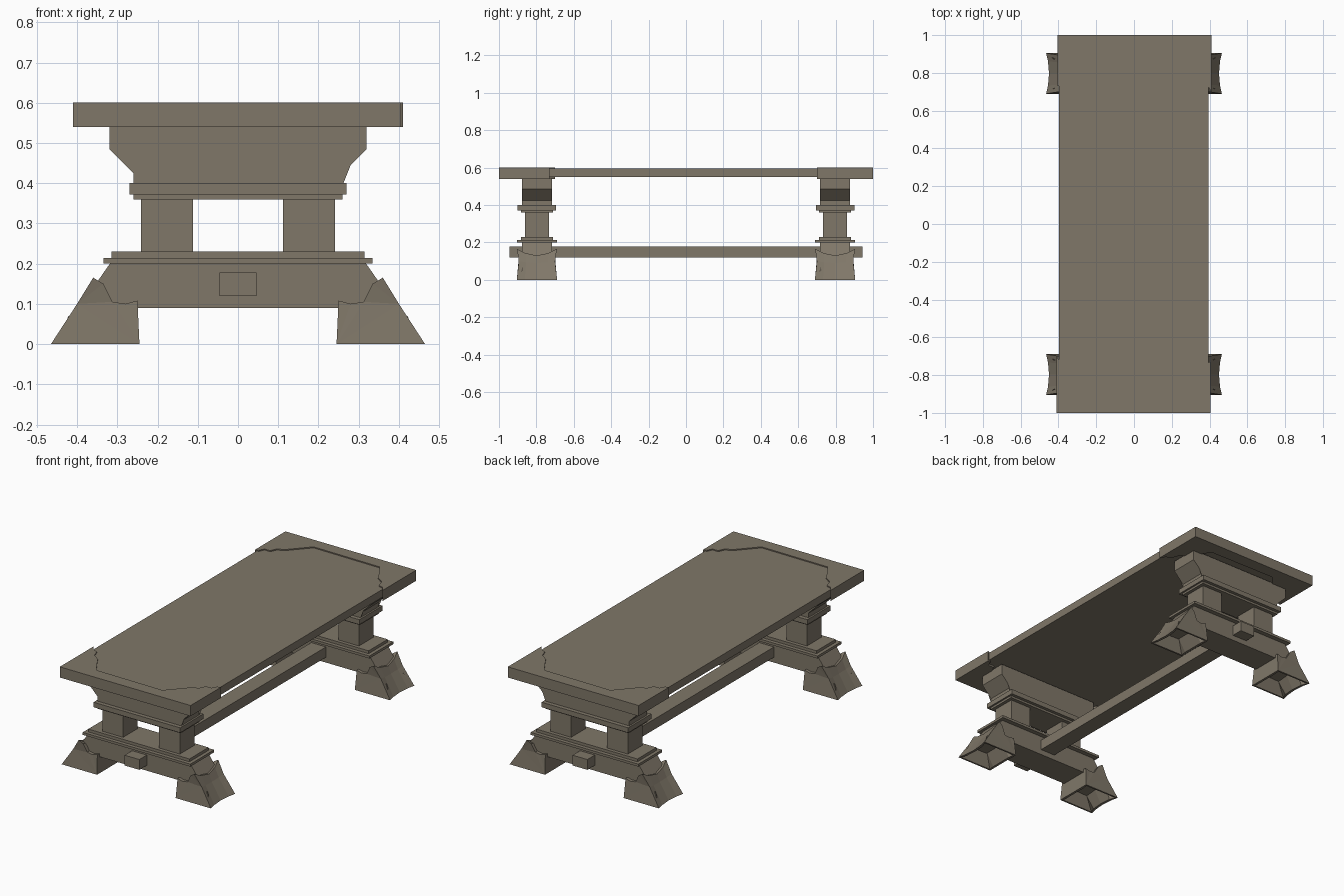
import bpy, bmesh, math

if "Cube" in bpy.data.objects:
    bpy.data.objects.remove(bpy.data.objects["Cube"])

stone = bpy.data.materials.new("grey brown stone")
stone.diffuse_color = (0.215, 0.185, 0.14, 1)
stone.use_nodes = True
stone.node_tree.nodes["Principled BSDF"].inputs["Base Color"].default_value = stone.diffuse_color


def finish(bm, name):
    bmesh.ops.recalc_face_normals(bm, faces=bm.faces)
    mesh = bpy.data.meshes.new(name)
    bm.to_mesh(mesh)
    bm.free()
    mesh.materials.append(stone)
    ob = bpy.data.objects.new(name, mesh)
    bpy.context.collection.objects.link(ob)
    return ob


def prism(name, pts, place, a, b):
    """Extrude a 2D outline from a to b; place(u, v, w) gives the 3D point."""
    bm = bmesh.new()
    lo = [bm.verts.new(place(u, v, a)) for u, v in pts]
    hi = [bm.verts.new(place(u, v, b)) for u, v in pts]
    bm.faces.new(lo)
    bm.faces.new(hi)
    n = len(pts)
    for i in range(n):
        j = (i + 1) % n
        bm.faces.new((lo[i], lo[j], hi[j], hi[i]))
    bmesh.ops.triangulate(bm, faces=[f for f in bm.faces if len(f.verts) > 4])
    return finish(bm, name)


def xz(u, v, w):
    return (u, w, v)


def box(name, x0, x1, y0, y1, z0, z1):
    return prism(name, [(x0, z0), (x1, z0), (x1, z1), (x0, z1)], xz, y0, y1)


def foot(name, sx, yc):
    """Flared, waisted foot with a scooped upper edge and a hollow base."""
    edge = [(.245, 0), (.465, 0), (.40, .10), (.36, .165),
            (.335, .15), (.312, .105), (.28, .10), (.25, .108)]
    mid = [(.245, 0), (.45, 0), (.395, .09), (.378, .13),
           (.335, .13), (.312, .105), (.28, .10), (.25, .108)]
    bm = bmesh.new()
    rings = []
    for t in (-1, -.6, 0, .6, 1):
        k = t * t
        ring = []
        for (xe, ze), (xm, zm) in zip(edge, mid):
            x, z = xm + (xe - xm) * k, zm + (ze - zm) * k
            half = .097 + .0105 * ((z - .085) / .085) ** 2
            ring.append(bm.verts.new((sx * x, yc + t * half, z)))
        rings.append(ring)
    base = []
    for r0, r1 in zip(rings, rings[1:]):
        for i in range(8):
            j = (i + 1) % 8
            f = bm.faces.new((r0[i], r0[j], r1[j], r1[i]))
            if i == 0:
                base.append(f)
    ends = [bm.faces.new(rings[0]), bm.faces.new(rings[-1])]
    bmesh.ops.recalc_face_normals(bm, faces=bm.faces)
    bmesh.ops.triangulate(bm, faces=ends)
    # hollow underside
    bmesh.ops.inset_region(bm, faces=base, thickness=.014)
    bmesh.ops.inset_region(bm, faces=base, thickness=.04, depth=-.07)
    finish(bm, name)


# table top slab
box("top_slab", -.397, .395, -.95, .95, .55, .594)

# thicker end caps with chipped inner edges, second one turned half round
cap = [(-.41, -1), (.405, -1), (.405, -.73), (.385, -.735), (.37, -.765),
       (.335, -.765), (.32, -.80), (.28, -.82), (.18, -.93), (-.234, -.925),
       (-.27, -.87), (-.306, -.81), (-.345, -.785), (-.36, -.74),
       (-.39, -.73), (-.41, -.70)]
prism("end_cap_front", cap, lambda u, v, w: (u, v, w), .54, .60)
prism("end_cap_back", cap, lambda u, v, w: (-u, -v, w), .54, .60)

# long stretcher through both trestles
box("stretcher", -.046, .046, -.943, .943, .12, .178)

bracket = [(-.26, .395), (.26, .395), (.26, .425), (.32, .485), (.32, .545),
           (.115, .545), (.115, .485), (-.115, .485), (-.115, .545),
           (-.32, .545), (-.32, .485), (-.26, .425)]
beam = [(-.395, .09), (.395, .09), (.315, .205), (-.315, .205)]
# mouldings: half width, half depth, bottom, top
mouldings = [(.335, .106, .20, .214), (.315, .085, .214, .23),
             (.26, .085, .36, .372), (.27, .103, .372, .40)]

for side, s in (("front", -1), ("back", 1)):
    yc = s * .797
    prism("upper_bracket_" + side, bracket, xz, yc - .08, yc + .08)
    prism("lower_beam_" + side, beam, xz, yc - .08, yc + .08)
    for i, (hx, hy, z0, z1) in enumerate(mouldings):
        box(f"moulding_{side}_{i}", -hx, hx, yc - hy, yc + hy, z0, z1)
    for hand, sx in (("left", -1), ("right", 1)):
        box(f"post_{side}_{hand}", *sorted((sx * .112, sx * .241)),
            yc - .065, yc + .065, .225, .365)
        foot(f"foot_{side}_{hand}", sx, yc)
